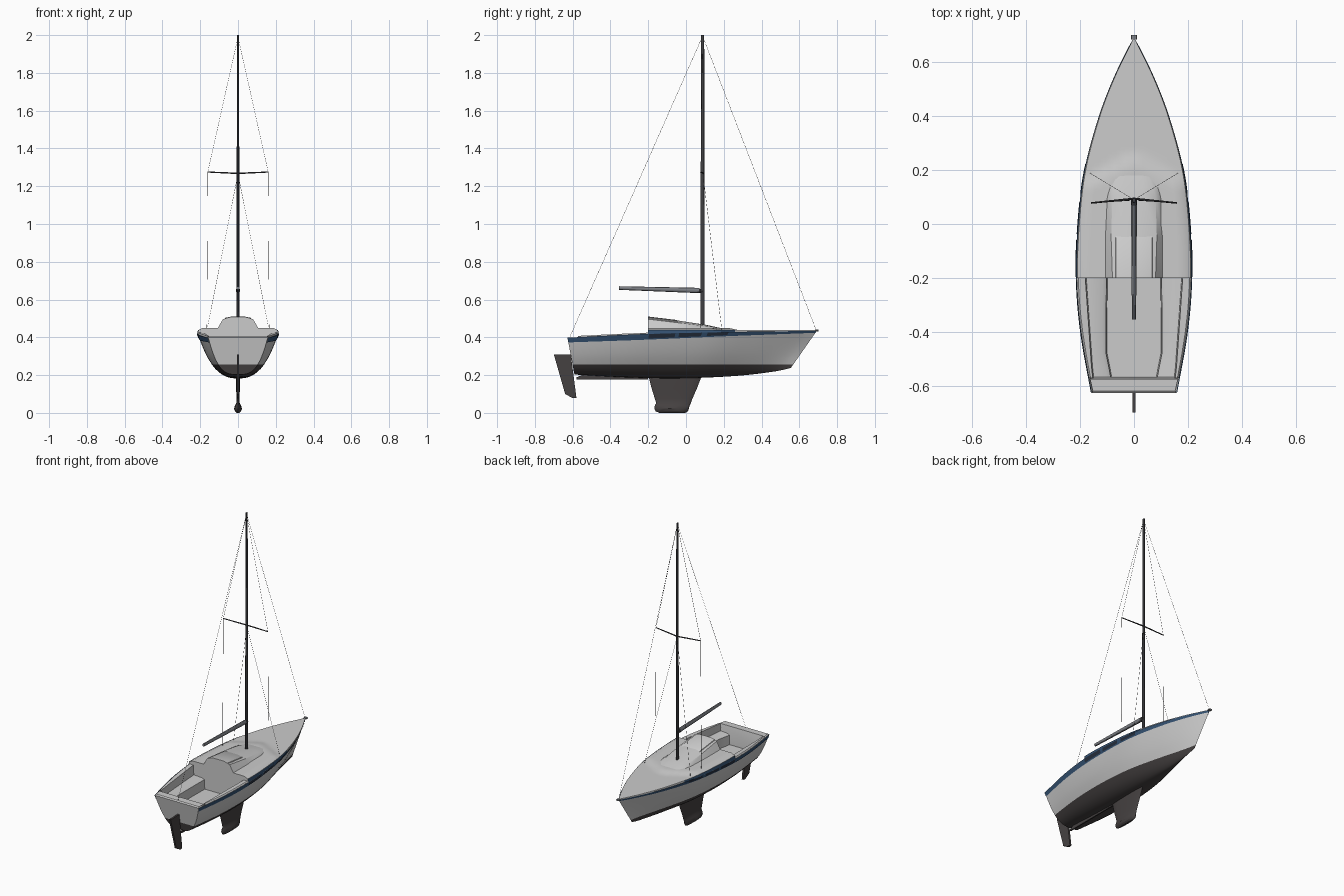
import bpy, bmesh, math
from mathutils import Vector

if "Cube" in bpy.data.objects:
    bpy.data.objects.remove(bpy.data.objects["Cube"])


def material(name, c):
    m = bpy.data.materials.new(name)
    m.diffuse_color = (*c, 1)
    m.use_nodes = True
    m.node_tree.nodes["Principled BSDF"].inputs["Base Color"].default_value = m.diffuse_color
    return m


BLUE = material("blue", (0.035, 0.085, 0.17))
GLASS = material("window_glass", (0.02, 0.03, 0.05))
DARK = material("bottom_paint", (0.06, 0.053, 0.053))
METAL = material("spar_metal", (0.05, 0.05, 0.055))
ALLOY = material("boom_metal", (0.2, 0.21, 0.23))


def finish(name, bm, mat=None):
    bmesh.ops.remove_doubles(bm, verts=bm.verts, dist=0.0002)
    bmesh.ops.recalc_face_normals(bm, faces=bm.faces)
    me = bpy.data.meshes.new(name)
    bm.to_mesh(me)
    bm.free()
    ob = bpy.data.objects.new(name, me)
    bpy.context.collection.objects.link(ob)
    if mat:
        me.materials.append(mat)
    return ob


def sheet(bm, rows):
    """Quad sheet through rows of half-section points, mirrored in x."""
    for s in (1, -1):
        g = [[bm.verts.new((s * x, y, z)) for x, y, z in r] for r in rows]
        for a, b in zip(g, g[1:]):
            for i in range(len(a) - 1):
                q = [a[i], a[i + 1], b[i + 1], b[i]]
                bm.faces.new(q if s > 0 else q[::-1])


def rings(name, loops, mat=None):
    """Closed loft through rings of points with capped ends."""
    bm = bmesh.new()
    g = [[bm.verts.new(p) for p in r] for r in loops]
    n = len(g[0])
    for a, b in zip(g, g[1:]):
        for i in range(n):
            bm.faces.new((a[i], a[(i + 1) % n], b[(i + 1) % n], b[i]))
    bm.faces.new(g[0])
    bm.faces.new(g[-1][::-1])
    return finish(name, bm, mat)


def tube(name, a, b, ra, rb, mat, n=8, flat=1.0):
    """Tapered rod; flat scales its width in x."""
    a, b = Vector(a), Vector(b)
    d = (b - a).normalized()
    u = d.orthogonal() if abs(d.x) > 0.9 else d.cross(Vector((1, 0, 0)))
    u.normalize()
    v = d.cross(u)
    ang = [2 * math.pi * i / n for i in range(n)]
    return rings(name, [[p + r * (math.cos(t) * u + math.sin(t) * flat * v) for t in ang]
                        for p, r in ((a, ra), (b, rb))], mat)


def curve(pts):
    """Smooth interpolation through (t, value) points."""
    def f(t):
        i = max(j for j in range(len(pts) - 1) if j == 0 or pts[j][0] <= t)
        (t0, v0), (t1, v1) = pts[i], pts[i + 1]
        h = t1 - t0
        def slope(k):
            lo, hi = max(k - 1, 0), min(k + 1, len(pts) - 1)
            return (pts[hi][1] - pts[lo][1]) / (pts[hi][0] - pts[lo][0])
        s = min(max((t - t0) / h, 0), 1)
        return ((2*s**3 - 3*s**2 + 1) * v0 + (s**3 - 2*s**2 + s) * h * slope(i)
                + (3*s**2 - 2*s**3) * v1 + (s**3 - s**2) * h * slope(i + 1))
    return f


# Hull lines: half beam, keel, sheer and band height along the boat (u = 0 stern, 1 bow)
beam = curve([(0, .157), (.175, .197), (.325, .213), (.477, .206), (.628, .182),
              (.78, .128), (.893, .07), (1, 0)])
keel = curve([(0, .203), (.25, .188), (.5, .183), (.78, .197), (.95, .222), (1, .238)])
sheer = curve([(0, .398), (.33, .418), (.65, .428), (1, .434)])
band = curve([(0, .373), (.33, .388), (.65, .406), (1, .424)])
full = curve([(0, .31), (.3, .36), (.6, .4), (1, .6)])
WL = .255
US = [i / 36 for i in range(37)]


def to_u(y):
    return min(max((y + .628) / 1.32, 0), 1)


def hull_pt(u, z, off=0):
    k, s = keel(u), sheer(u)
    t = max(z - k, 0) / (s - k)
    y0, y1 = -.59 - (z - .2) * .19, .555 + (z - .238) * .7
    x = max(beam(u), 0) * t ** full(u)
    return (x + off * (u < .999), y0 + (y1 - y0) * u, z)


def hull_strip(name, lo, hi, ts, mat=None, transom=True, off=0, us=US):
    rows = [[hull_pt(u, lo(u) + (hi(u) - lo(u)) * t, off) for t in ts] for u in us]
    bm = bmesh.new()
    sheet(bm, rows)
    if transom:
        sheet(bm, [rows[0], [(0, y, z) for x, y, z in rows[0]]])
    return finish(name, bm, mat)


hull_strip("hull_bottom", keel, lambda u: WL, [0, .01, .04, .1, .25, .45, .7, 1], DARK)
hull_strip("hull_topsides", lambda u: WL, sheer, [0, .2, .4, .6, .8, 1])
hull_strip("sheer_band", band, sheer, [0, .5, 1], BLUE, False, .003)
for i, (a, b) in enumerate([(-.19, -.05), (-.03, .09), (.12, .23)]):
    us = [to_u(a + (b - a) * j / 6) for j in range(7)]
    hull_strip(f"side_window_{i}", lambda u: band(u) + .006, lambda u: sheer(u) - .001,
               [0, 1], GLASS, False, .005, us)


# Raised foredeck with low roof ending in a V
def deck_row(y):
    u = to_u(y)
    b, s = max(beam(u), 0), sheer(u)
    row = [(b, y, s), (b * .985, y, .438)]
    for f in (.88, .75, .6, .4, .2, 0):
        ramp = min(max((.275 - .55 * b * f - y) / .05, 0), 1)
        row.append((b * f, y, .438 + .011 * ramp + .003 * (1 - f) * (1 - u)))
    return row


bm = bmesh.new()
sheet(bm, [deck_row(-.2 + .892 * i / 60) for i in range(61)])
finish("foredeck", bm)

bm = bmesh.new()
sheet(bm, [[(p[0] + .002, p[1], p[2]) for p in deck_row(-.2 + .46 * i / 16)[:2]] for i in range(17)])
finish("raised_deck_side", bm, BLUE)

# Cabin trunk and sliding hatch
trunk = [(-.2, [(.117, .432), (.109, .446), (.08, .496), (.04, .508), (0, .508)]),
         (-.05, [(.117, .435), (.109, .446), (.085, .478), (.04, .49), (0, .49)]),
         (.1, [(.104, .44), (.099, .45), (.08, .46), (.04, .466), (0, .467)]),
         (.135, [(.095, .443), (.09, .449), (.07, .457), (.035, .46), (0, .46)]),
         (.18, [(.075, .443), (.07, .446), (.055, .449), (.03, .45), (0, .45)])]
bm = bmesh.new()
sheet(bm, [[(x, y, z) for x, z in sec] for y, sec in trunk])
sheet(bm, [[(x, -.2, z) for x, z in trunk[0][1]], [(0, -.2, z) for x, z in trunk[0][1]]])
finish("cabin_trunk", bm)
bm = bmesh.new()
sheet(bm, [[(.071, y, z - .012), (.066, y, z - .003), (.04, y, z + .002), (0, y, z + .003)]
           for y, z in ((-.2, .507), (-.05, .489), (-.035, .478))])
finish("cabin_hatch", bm)


# Cockpit: coaming, seats and footwell
def cockpit_row(y, well):
    u = to_u(y)
    b, s = beam(u), sheer(u)
    i = .181 + (y + .2) * .07
    i = min(i, b - .014)
    return [(b, y, s), (b - .006, y, s + .007), (i, y, s + .006), (i - .004, y, .362),
            (well + .014, y, .358), (well, y, .35), (well - .004, y, .29), (0, y, .29)]


bm = bmesh.new()
sheet(bm, [cockpit_row(y, w) for y, w in ((-.2, .102), (-.26, .103), (-.33, .104), (-.4, .104),
                                          (-.48, .104), (-.53, .094), (-.572, .086))])
finish("cockpit", bm)

# Bulkhead between cabin and cockpit, and aft deck with its inner wall
bm = bmesh.new()
sheet(bm, [[(x, -.2, z) for x, y, z in deck_row(-.2)[1:]][::-1],
           [(x, -.2, z) for x, z in ((0, .29), (.098, .29), (.102, .35), (.116, .358),
                                     (.177, .362), (.181, .424), (.213, .418))]])
finish("bulkhead", bm)
bm = bmesh.new()
ub = to_u(-.572)
sheet(bm, [[(beam(0), -.628, .398), (0, -.628, .398)],
           [(beam(0) - .004, -.62, .404), (0, -.62, .404)],
           [(beam(ub) - .004, -.576, .405), (0, -.576, .405)],
           [(beam(ub) - .014, -.568, .36), (0, -.568, .36)],
           [(.09, -.566, .29), (0, -.566, .29)]])
finish("aft_deck", bm)

# Fin keel with bulb
fin = [(.2, -.2, .085, .011), (.13, -.182, .058, .01), (.075, -.165, .034, .008),
       (.052, -.158, .026, .009), (.04, -.165, .02, .016), (.022, -.168, .015, .021),
       (.008, -.16, .01, .016), (0, -.14, -.005, .006)]
rings("fin_keel", [[(w * math.sin(t), (a + b) / 2 + (b - a) / 2 * math.cos(t), z)
                    for t in [math.pi * i / 8 for i in range(16)]] for z, a, b, w in fin], DARK)

# Rudder blade and skeg strip
blade = [(-.7, .31), (-.61, .31), (-.58, .08), (-.6, .078), (-.64, .1)]
rings("rudder", [[(x, y, z) for y, z in blade] for x in (-.006, .006)], DARK)
strip = [(-.58, .177), (-.58, .188), (-.54, .205), (-.2, .19), (-.2, .177)]
rings("skeg", [[(x, y, z) for y, z in strip] for x in (-.004, .004)], DARK)

# Mast, boom, spreaders and bow fitting
tube("mast", (0, .088, .455), (0, .088, 2), .011, .0085, METAL, 12, .7)
tube("boom", (0, .07, .648), (0, -.355, .661), .014, .0095, ALLOY, 12, .8)
tube("gooseneck", (0, .06, .645), (0, .09, .645), .011, .011, METAL)
for s, side in ((1, "right"), (-1, "left")):
    tube("spreader_" + side, (0, .094, 1.268), (s * .16, .078, 1.275), .004, .003, METAL)
tube("bow_fitting", (0, .685, .436), (0, .702, .436), .006, .006, ALLOY, 8, 2)

# Standing rigging
R = .0007
stays = [("forestay", (0, .088, 1.995), (0, .69, .436)),
         ("backstay", (0, .088, 1.995), (0, -.615, .402))]
for s, side in ((1, "right"), (-1, "left")):
    stays += [("upper_shroud_" + side, (0, .088, 1.99), (s * .16, .078, 1.275)),
              ("cap_shroud_" + side, (s * .16, .078, 1.275), (s * .165, .078, .44)),
              ("lower_shroud_" + side, (0, .09, 1.265), (s * .165, .19, .436))]
for name, a, b in stays:
    tube(name, a, b, R, R, METAL, 6)

# Smooth shading with sharp edges kept
bpy.ops.object.select_all(action='SELECT')
bpy.context.view_layer.objects.active = bpy.data.objects["hull_topsides"]
bpy.ops.object.shade_smooth_by_angle(angle=math.radians(30))
